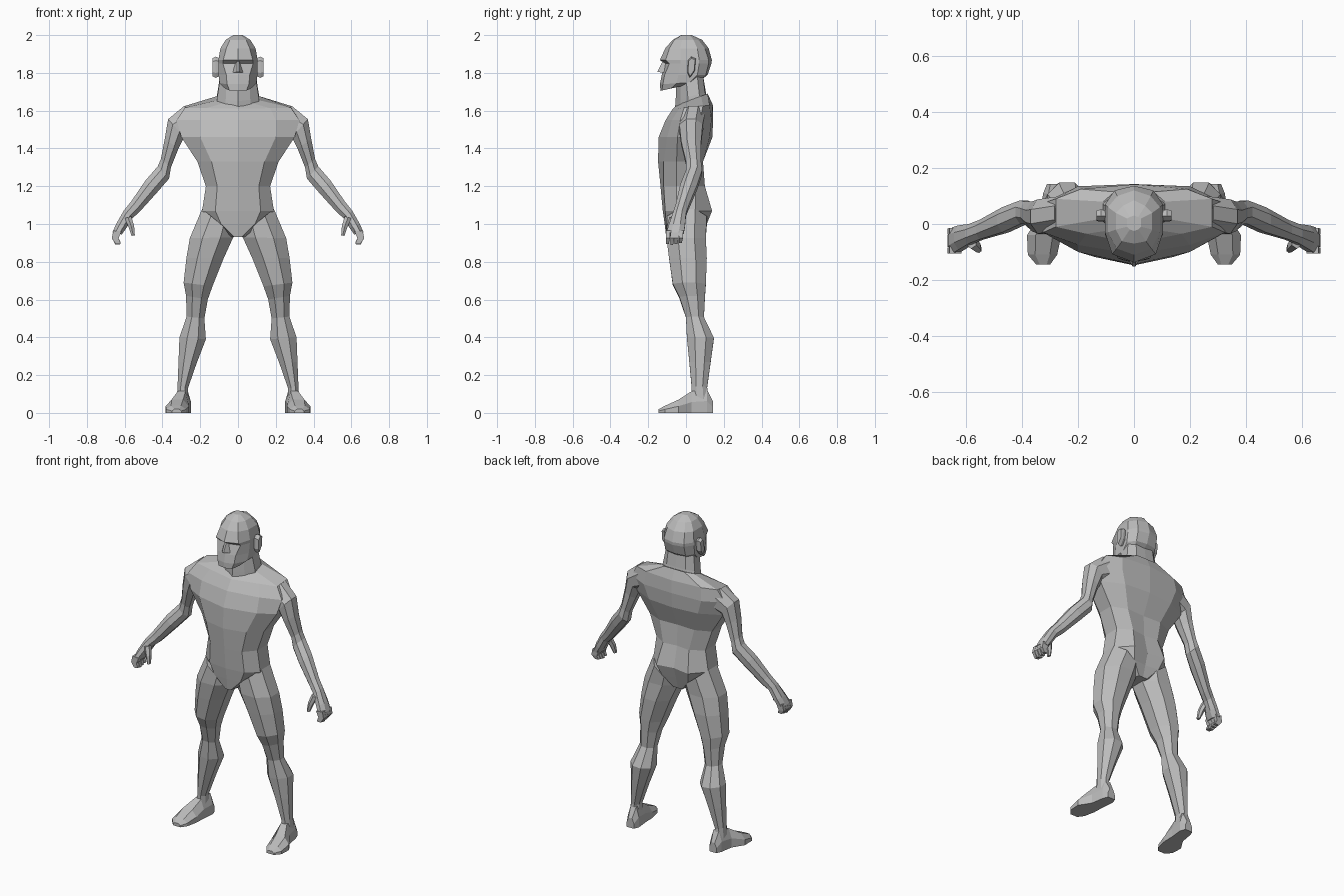
import bpy, bmesh, math
from mathutils import Vector

skin = bpy.data.materials.new("plain_grey")
skin.diffuse_color = (0.5, 0.5, 0.5, 1)


def loft(name, rings, mirror=False):
    """Skin equal-length point rings into a closed flat-shaded body."""
    bm = bmesh.new()
    loops = [[bm.verts.new(p) for p in ring] for ring in rings]
    n = len(loops[0])
    for a, b in zip(loops, loops[1:]):
        for i in range(n):
            j = (i + 1) % n
            bm.faces.new((a[i], a[j], b[j], b[i]))
    bm.faces.new(loops[0][::-1])
    bm.faces.new(loops[-1])
    bmesh.ops.recalc_face_normals(bm, faces=bm.faces)
    me = bpy.data.meshes.new(name)
    bm.to_mesh(me)
    bm.free()
    me.materials.append(skin)
    ob = bpy.data.objects.new(name, me)
    bpy.context.collection.objects.link(ob)
    if mirror:
        ob.modifiers.new("mirror", "MIRROR").use_mirror_merge = False
    return ob


def body_ring(z, yf, fx, fy, w, sf, sb, bx, by, yb, dz=0):
    """Symmetric 10-point section; dz raises the back over the front."""
    half = [(fx, fy), (w, sf), (w, sb), (bx, by)]
    pts = [(0, yf)] + half + [(0, yb)] + [(-x, y) for x, y in half[::-1]]
    return [(x, y, z + dz * (y - yf) / (yb - yf)) for x, y in pts]


def limb_ring(inner, outer, yf, yb, n=8):
    """Section spanning an inner and an outer (x, z) point."""
    a, b = Vector(inner), Vector(outer)
    pts = []
    for i in range(n):
        t = 2 * math.pi * (i + 0.5) / n
        c = math.cos(t) / math.cos(math.pi / n)
        s = math.sin(t) / math.cos(math.pi / n)
        p = (a + b) / 2 + (b - a) / 2 * c
        pts.append((p.x, (yf + yb) / 2 + (yb - yf) / 2 * s, p.y))
    return pts


# Torso, from crotch to the neck base
loft("torso", [body_ring(*r) for r in (
    (0.93, -.105, .02, -.10, .035, -.05, .05, .03, .08, .08),
    (1.00, -.113, .09, -.105, .14, -.05, .05, .09, .11, .10),
    (1.07, -.123, .12, -.110, .19, -.05, .05, .11, .138, .12),
    (1.20, -.135, .11, -.118, .17, -.05, .05, .09, .10, .09),
    (1.33, -.148, .14, -.118, .215, -.05, .05, .12, .09, .085),
    (1.46, -.145, .20, -.100, .30, -.045, .06, .17, .125, .14),
    (1.55, -.108, .20, -.075, .325, -.03, .075, .2, .135, .143),
    (1.61, -.070, .17, -.035, .28, -.01, .09, .19, .125, .142, .02),
    (1.63, -.050, .07, -.020, .11, .02, .08, .07, .115, .115, .06),
)])

# Neck
loft("neck", [body_ring(*r) for r in (
    (1.60, -.06, .07, -.025, .113, .01, .08, .07, .11, .11, .06),
    (1.65, -.055, .065, -.03, .11, .01, .07, .065, .10, .105, .05),
    (1.76, -.05, .06, -.03, .095, .0, .06, .06, .09, .09, .03),
)])

# Head with jaw, eye recess, brow and crown
loft("head", [body_ring(*r) for r in (
    (1.705, -.135, .045, -.128, .068, -.08, -.03, .05, -.01, .0, .03),
    (1.74, -.138, .058, -.122, .098, -.05, .02, .06, .06, .065, .01),
    (1.79, -.128, .062, -.113, .103, -.04, .06, .07, .105, .115),
    (1.85, -.112, .080, -.088, .104, -.03, .07, .07, .12, .135),
    (1.868, -.138, .078, -.108, .104, -.03, .07, .07, .12, .137),
    (1.93, -.110, .062, -.088, .093, -.03, .06, .06, .10, .12),
    (1.975, -.070, .043, -.062, .065, -.02, .04, .04, .065, .085),
    (2.00, -.025, .015, -.02, .025, -.01, .02, .015, .025, .03),
)])

# Nose wedge
loft("nose", [
    [(-.012, -.10, 1.86), (.012, -.10, 1.86), (.006, -.125, 1.86), (-.006, -.125, 1.86)],
    [(-.032, -.11, 1.80), (.032, -.11, 1.80), (.005, -.152, 1.805), (-.005, -.152, 1.805)],
])

# Ears
loft("ear", [
    [(x, y * s + .028, z * s + 1.83) for y, z in
     ((-.018, .035), (.0, .056), (.024, .045), (.018, -.02), (-.008, -.056), (-.02, -.03))]
    for x, s in ((.09, .8), (.118, 1), (.135, .85))], True)

# Arm down to the palm
loft("arm", [limb_ring(*r) for r in (
    ((.21, 1.48), (.285, 1.625), -.02, .10),
    ((.285, 1.46), (.37, 1.555), -.035, .088),
    ((.315, 1.40), (.388, 1.45), -.025, .08),
    ((.355, 1.30), (.408, 1.345), .0, .08),
    ((.365, 1.24), (.425, 1.305), .0, .085),
    ((.43, 1.165), (.49, 1.23), -.03, .06),
    ((.525, 1.06), (.565, 1.12), -.055, .015),
    ((.56, 1.03), (.605, 1.07), -.07, .0),
    ((.59, .98), (.645, 1.0), -.092, -.005),
    ((.615, .945), (.665, .955), -.105, -.012),
)], True)

# Four fingers and a thumb
for i in range(4):
    y = -.106 + i * .023
    tip = .893 + .005 * abs(i - 1)
    loft(f"finger_{i + 1}", [limb_ring(a, b, y, y + d, 4) for a, b, d in (
        ((.617, .96), (.66, .965), .023),
        ((.632, .925), (.668, .925), .021),
        ((.622, tip), (.648, tip - .003), .015))], True)
loft("thumb", [limb_ring(*r, 6) for r in (
    ((.565, 1.04), (.60, 1.03), -.085, -.04),
    ((.55, .99), (.58, .985), -.098, -.063),
    ((.546, .94), (.563, .937), -.102, -.08))], True)

# Leg from the slanted hip joint to the ankle
loft("leg", [limb_ring(*r) for r in (
    ((.03, .95), (.19, 1.08), -.10, .11),
    ((.025, .93), (.255, .925), -.103, .105),
    ((.075, .82), (.273, .82), -.09, .11),
    ((.135, .67), (.288, .69), -.07, .105),
    ((.16, .60), (.275, .62), -.035, .10),
    ((.178, .50), (.272, .51), .0, .095),
    ((.17, .39), (.31, .40), .005, .148),
    ((.22, .26), (.315, .27), .018, .13),
    ((.265, .13), (.32, .14), .03, .112),
    ((.262, .06), (.325, .06), .03, .12),
)], True)

# Foot, heel to toe, turned slightly outward
loft("foot", [
    [(a, y, 0), (b, y, 0), (b, y, h * .5), (b - .25 * (b - a), y, h),
     (a + .25 * (b - a), y, h), (a, y, h * .5)]
    for y, a, b, h in (
        (.143, .262, .312, .06), (.11, .25, .325, .125), (.03, .258, .338, .115),
        (-.04, .26, .383, .07), (-.11, .275, .380, .038), (-.145, .30, .35, .02))], True)
